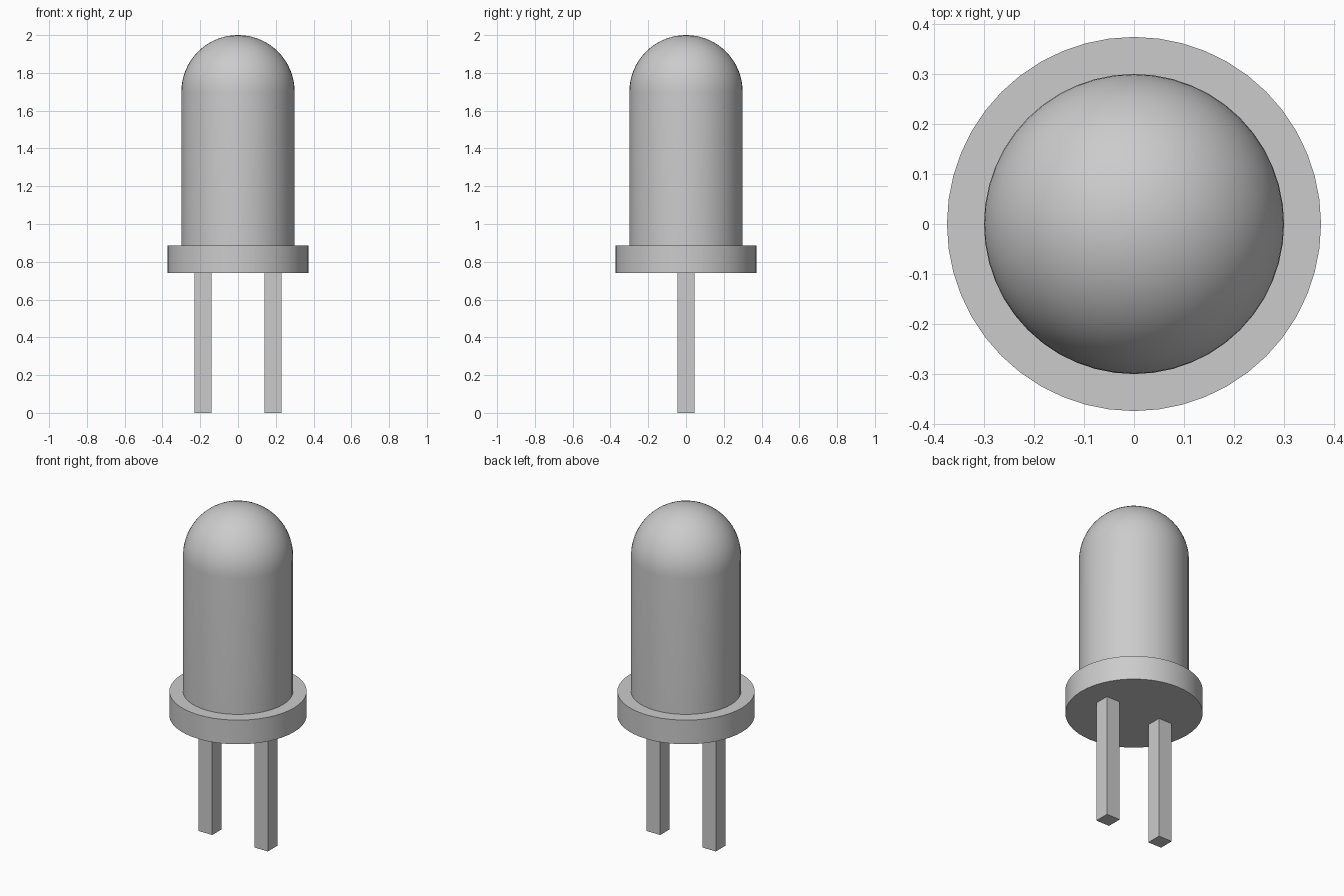
import bpy, bmesh, math

cube = bpy.data.objects.get("Cube")
if cube:
    bpy.data.objects.remove(cube, do_unlink=True)

SEGMENTS = 48
BODY_R, FLANGE_R = 0.3, 0.374
FLANGE_BOTTOM, FLANGE_TOP, DOME_BASE = 0.74, 0.885, 1.7
LEG_X, LEG_WIDTH = 0.185, 0.09

grey = bpy.data.materials.new("light_grey")
grey.use_nodes = True
colour = (0.6, 0.6, 0.6, 1)
grey.diffuse_color = colour
grey.node_tree.nodes["Principled BSDF"].inputs["Base Color"].default_value = colour


def finish(obj, name):
    obj.name = obj.data.name = name
    obj.data.materials.append(grey)
    return obj


def lathe(name, profile):
    """Spin an (r, z) profile around the z axis."""
    bm = bmesh.new()
    verts = [bm.verts.new((r, 0, z)) for r, z in profile]
    edges = [bm.edges.new(pair) for pair in zip(verts, verts[1:])]
    bmesh.ops.spin(bm, geom=verts + edges, cent=(0, 0, 0), axis=(0, 0, 1),
                   angle=math.tau, steps=SEGMENTS)
    bmesh.ops.remove_doubles(bm, verts=bm.verts, dist=1e-4)
    bmesh.ops.recalc_face_normals(bm, faces=bm.faces)
    mesh = bpy.data.meshes.new(name)
    bm.to_mesh(mesh)
    bm.free()
    obj = bpy.data.objects.new(name, mesh)
    bpy.context.collection.objects.link(obj)
    bpy.ops.object.select_all(action="DESELECT")
    obj.select_set(True)
    bpy.context.view_layer.objects.active = obj
    bpy.ops.object.shade_smooth_by_angle(angle=math.radians(30))
    return finish(obj, name)


# Bulb: straight wall closed by a hemispherical dome
steps = 16
dome = [(BODY_R * math.cos(a), DOME_BASE + BODY_R * math.sin(a))
        for a in (math.pi / 2 * i / steps for i in range(steps + 1))]
lathe("bulb", [(BODY_R, FLANGE_TOP)] + dome)

# Flange: wide disc under the bulb
lathe("flange", [(0, FLANGE_BOTTOM), (FLANGE_R, FLANGE_BOTTOM),
                 (FLANGE_R, FLANGE_TOP), (0, FLANGE_TOP)])

# Legs: two square pins
for side, x in (("left", LEG_X), ("right", -LEG_X)):
    bpy.ops.mesh.primitive_cube_add(size=1, location=(x, 0, FLANGE_BOTTOM / 2))
    leg = bpy.context.object
    leg.scale = (LEG_WIDTH, LEG_WIDTH, FLANGE_BOTTOM)
    finish(leg, side + "_leg")
